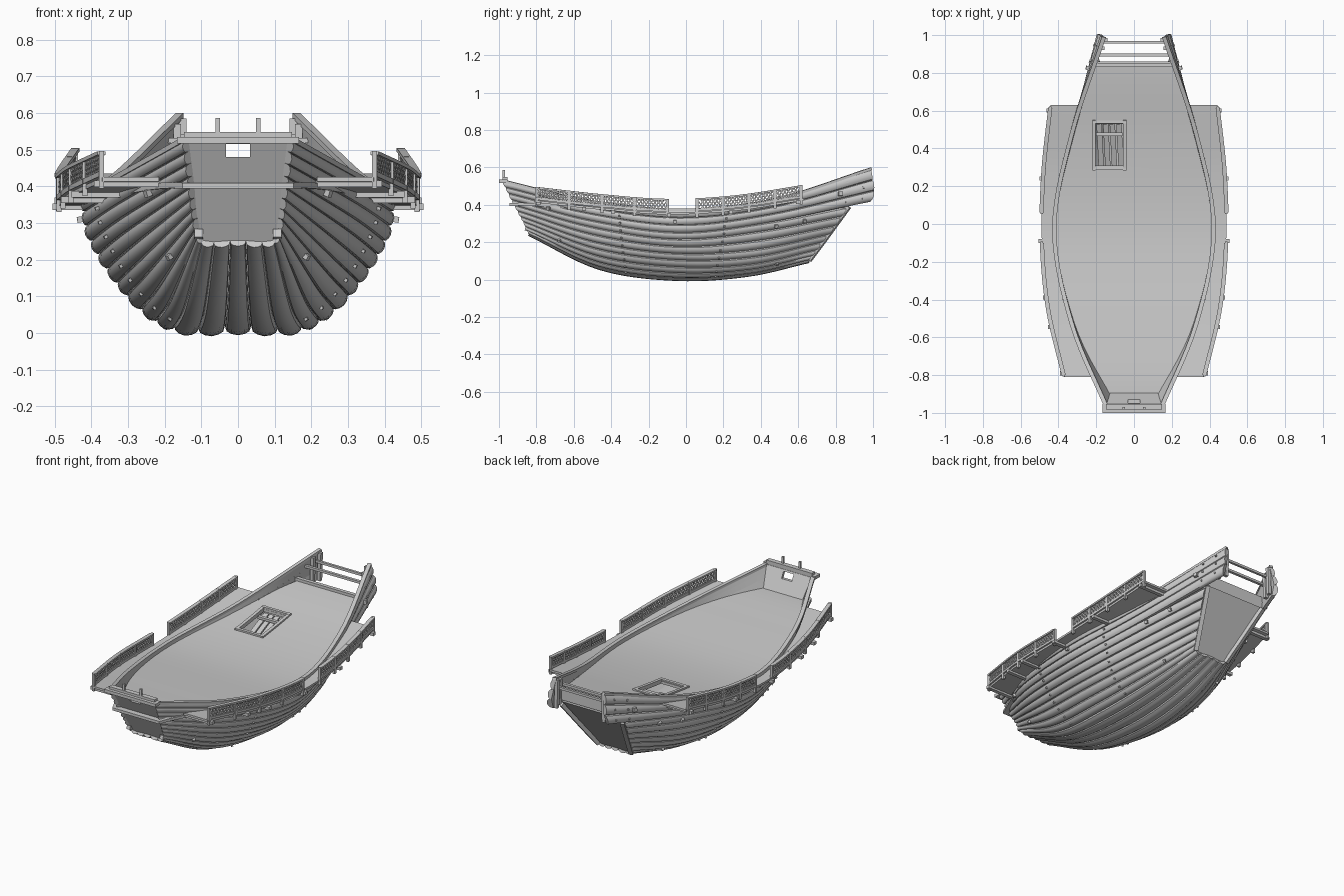
import bpy, bmesh, math
from mathutils import Vector as V

if "Cube" in bpy.data.objects:
    bpy.data.objects.remove(bpy.data.objects["Cube"])

# ---------- helpers ----------
def spline(pts, f):
    """Catmull-Rom through pts at fractional index f."""
    p = [2 * pts[0] - pts[1]] + list(pts) + [2 * pts[-1] - pts[-2]]
    i = max(0, min(len(pts) - 2, int(f)))
    t = f - i
    a, b, c, d = p[i:i + 4]
    return 0.5 * (2 * b + (c - a) * t + (2 * a - 5 * b + 4 * c - d) * t * t + (3 * b - a - 3 * c + d) * t ** 3)

def loft(bm, rings):
    """Closed solid through equal-sized rings."""
    vs = [[bm.verts.new(p) for p in r] for r in rings]
    n = len(vs[0])
    for a, b in zip(vs, vs[1:]):
        for i in range(n):
            bm.faces.new((a[i], a[(i + 1) % n], b[(i + 1) % n], b[i]))
    bm.faces.new(vs[0])
    bm.faces.new(vs[-1][::-1])

def strip(bm, pts, w, h):
    """Rectangular bar swept through points, height along z where possible."""
    pts = [V(p) for p in pts]
    rings = []
    for i, p in enumerate(pts):
        d = (pts[min(i + 1, len(pts) - 1)] - pts[max(i - 1, 0)]).normalized()
        s = d.cross(V((0, 0, 1)))
        s = s.normalized() if s.length > 0.05 else V((1, 0, 0))
        u = s.cross(d) * (h / 2)
        s = s * (w / 2)
        rings.append([p - s - u, p + s - u, p + s + u, p - s + u])
    loft(bm, rings)

def finish(name, bm, mirror=False, smooth=False):
    bmesh.ops.recalc_face_normals(bm, faces=bm.faces)
    me = bpy.data.meshes.new(name)
    bm.to_mesh(me)
    bm.free()
    ob = bpy.data.objects.new(name, me)
    bpy.context.collection.objects.link(ob)
    if mirror:
        ob.modifiers.new("Mirror", 'MIRROR')
    if smooth:
        bpy.ops.object.select_all(action='DESELECT')
        ob.select_set(True)
        bpy.context.view_layer.objects.active = ob
        bpy.ops.object.shade_smooth_by_angle(angle=math.radians(35))
    return ob

def cut(ob, a, b, w, h):
    bm = bmesh.new()
    strip(bm, [a, b], w, h)
    c = finish(ob.name + "_cutter", bm)
    c.hide_render = True
    c.hide_viewport = True
    m = ob.modifiers.new("Cut", 'BOOLEAN')
    m.operation, m.object, m.solver = 'DIFFERENCE', c, 'EXACT'

# ---------- hull surface: five half sections, keel to sheer ----------
KNOTS = (0, 2.5, 5.5, 9.5, 12.5)
SECT = [[V(p) for p in s] for s in (
    ((0, -.84, .245), (.1, -.84, .245), (.12, -.87, .31), (.134, -.93, .425), (.147, -.98, .525)),
    ((0, -.46, .065), (.145, -.46, .07), (.245, -.48, .165), (.315, -.51, .315), (.335, -.53, .42)),
    ((0, -.05, .01), (.175, -.05, .014), (.30, -.05, .105), (.40, -.04, .25), (.428, -.03, .37)),
    ((0, .33, .03), (.155, .33, .034), (.26, .36, .12), (.325, .42, .30), (.337, .47, .425)),
    ((0, .66, .1), (.105, .66, .105), (.14, .73, .20), (.20, .86, .385), (.165, .99, .59)))]

def hull(u, f, upper=False):
    a = min(abs(u), 12.5)
    k = next(i for i in range(4) if a <= KNOTS[i + 1])
    ku = k + (a - KNOTS[k]) / (KNOTS[k + 1] - KNOTS[k])
    st = [list(s) for s in SECT]
    if upper:
        st[4][3] = V((.185, .985, .415))
    p = spline([spline(s, ku) for s in st], f)
    return V((math.copysign(p.x, u), p.y, p.z))

def normal(u, f, upper=False):
    e = .05
    du = hull(u + e, f, upper) - hull(u - e, f, upper)
    dt = hull(u, f + e, upper) - hull(u, f - e, upper)
    return dt.cross(du).normalized()

def sheer(y):
    lo, hi = 0, 4
    for _ in range(25):
        m = (lo + hi) / 2
        if hull(12.5, m, True).y < y: lo = m
        else: hi = m
    return hull(12.5, lo, True)

def span(a, b, n):
    return [a + (b - a) * i / n for i in range(n + 1)]

# rounded planks
bm = bmesh.new()
for j in range(-12, 13):
    up = abs(j) >= 10
    rings = []
    for f in span(0, 4, 28):
        n = normal(j, f, up)
        w = (hull(j + .5, f, up) - hull(j - .5, f, up)).length
        ring = [hull(j - .5 + s, f, up) + n * w * b for s, b in
                ((.02, -.08), (.07, .05), (.25, .15), (.5, .2), (.75, .15), (.93, .05), (.98, -.08))]
        ring += [hull(j + s, f, up) - n * .014 for s in (.5, -.5)]
        rings.append(ring)
    loft(bm, rings)
finish("hull_planks", bm, smooth=True)

# rim cap along the sheer
bm = bmesh.new()
strip(bm, [hull(12.5, f, True) + V((-.006, 0, .003)) for f in span(0, 4, 28)], .022, .014)
finish("sheer_cap", bm, True)

# nail heads in rows and larger beam ends
bm = bmesh.new()
nails = [(u, f, .009) for u in range(3, 13) for f in (1.35, 2.53)]
nails += [(u, f, .009) for u in (10, 11, 12) for f in (3.75, 3.9)]
nails += [(10, .5, .018), (9, 3.15, .018), (9, 3.5, .018), (11, 3.68, .022), (5, .5, .014), (4, 3.4, .014), (11, 1.95, .016)]
for u, f, s in nails:
    p, n = hull(u, f, u >= 10), normal(u, f, u >= 10)
    strip(bm, [p, p + n * (.011 + s * .6)], s, s)
finish("nail_heads", bm, True)

# main deck with hatch opening
def deck_z(y):
    return sheer(y).z - .014 - .11 * abs(y) ** 3
bm = bmesh.new()
rings = []
for y in span(-.945, .85, 30):
    x, z = sheer(y).x - .01, deck_z(y)
    if y > .5: x -= .02 * (y - .5)
    rings.append([(-x, y, z), (x, y, z), (x, y, z - .016), (-x, y, z - .016)])
loft(bm, rings)
deck = finish("main_deck", bm, smooth=True)
cut(deck, (-.13, .31, .4), (-.13, .53, .4), .15, .2)

# hatch coaming and ladder
bm = bmesh.new()
for x in (-.212, -.048):
    strip(bm, [(x, y, deck_z(y) + .002) for y in span(.285, .55, 4)], .018, .014)
for y in (.295, .54):
    strip(bm, [(-.22, y, deck_z(y) + .002), (-.04, y, deck_z(y) + .002)], .018, .014)
finish("hatch_frame", bm)
bm = bmesh.new()
for x in (-.185, -.15, -.115, -.08):
    strip(bm, [(x, .53, .385), (x + .012, .3, .3)], .028, .012)
strip(bm, [(-.2, .475, .385), (-.06, .475, .385)], .02, .014)
finish("hatch_ladder", bm)

# end transoms
def plate(name, lo, hi, inset):
    bm = bmesh.new()
    rings = []
    for o in (0, inset):
        rings.append([(s * x, y + o, z) for (x, y, z), s in ((lo, -1), (lo, 1), (hi, 1), (hi, -1))])
    loft(bm, rings)
    return finish(name, bm)
front = plate("front_transom", (.1, -.832, .245), (.145, -.97, .525), .018)
cut(front, (0, -1.05, .498), (0, -.85, .498), .066, .036)
plate("rear_transom", (.108, .655, .105), (.205, .86, .40), -.018)
bm = bmesh.new()
strip(bm, [(.108, .66, .105), (.14, .735, .205), (.197, .87, .39)], .024, .022)
strip(bm, [(.107, -.86, .273), (.107, -.82, .263)], .022, .022)
finish("transom_corner_posts", bm, True)

# head beam and pins at the front
bm = bmesh.new()
strip(bm, [(-.167, -.977, .526), (.167, -.977, .526)], .046, .018)
strip(bm, [(-.147, -.968, .542), (.147, -.968, .542)], .028, .014)
for x in (-.055, .055):
    strip(bm, [(x, -.975, .535), (x, -.975, .586)], .013, .013)
finish("head_beam", bm)

# cross bars and inner timbers between the raised rear walls
bm = bmesh.new()
strip(bm, [(-.22, .842, .44), (.22, .842, .44)], .022, .07)
strip(bm, [(-.2, .895, .525), (.2, .895, .525)], .016, .014)
strip(bm, [(-.175, .962, .535), (.175, .962, .535)], .014, .014)
finish("rear_cross_bars", bm)
bm = bmesh.new()
for y, x in ((.93, .165), (.975, .15)):
    strip(bm, [(x + .005, y, .42), (x, y, sheer(y).z)], .02, .02)
finish("rear_wall_timbers", bm, True)

# side galleries
GAL = [V(p) for p in ((.37, -.81, .425), (.455, -.45, .385), (.488, -.09, .36), (.48, .27, .38), (.442, .63, .435))]
def edge(y):
    return spline(GAL, (y + .81) / .36)
bm = bmesh.new()
rings = []
for y in span(-.81, .63, 24):
    e, xi = edge(y), sheer(y).x - .008
    rings.append([(xi, y, e.z), (e.x, y, e.z), (e.x, y, e.z - .012), (xi, y, e.z - .012)])
loft(bm, rings)
finish("gallery_deck", bm, True, True)

# beams carrying the galleries
bm = bmesh.new()
for y in (-.79, -.545, -.39, -.09, .24, .6):
    e = edge(y)
    strip(bm, [(sheer(y).x - .02, y, e.z - .016), (e.x + .018, y, e.z - .016)], .022, .018)
finish("gallery_beams", bm, True)

# lattice railings
frame, slats = bmesh.new(), bmesh.new()
for y0, y1 in ((-.8, -.1), (.06, .615)):
    for z, w, h in ((.01, .014, .014), (.067, .022, .01)):
        strip(frame, [edge(y) + V((0, 0, z)) for y in span(y0, y1, 14)], w, h)
    for y in span(y0, y1, 4):
        e = edge(y)
        strip(frame, [e - V((0, 0, .03)), e + V((0, 0, .072))], .014, .016)
    n = round((y1 - y0) / .019)
    for y in span(y0, y1, n)[:-2]:
        lo, hi = V((0, 0, .013)), V((0, 0, .063))
        a, b = edge(y), edge(min(y + .038, y1))
        strip(slats, [a + lo, b + hi], .005, .006)
        strip(slats, [a + hi, b + lo], .005, .006)
finish("railing_frames", frame, True)
finish("railing_lattice", slats, True)
